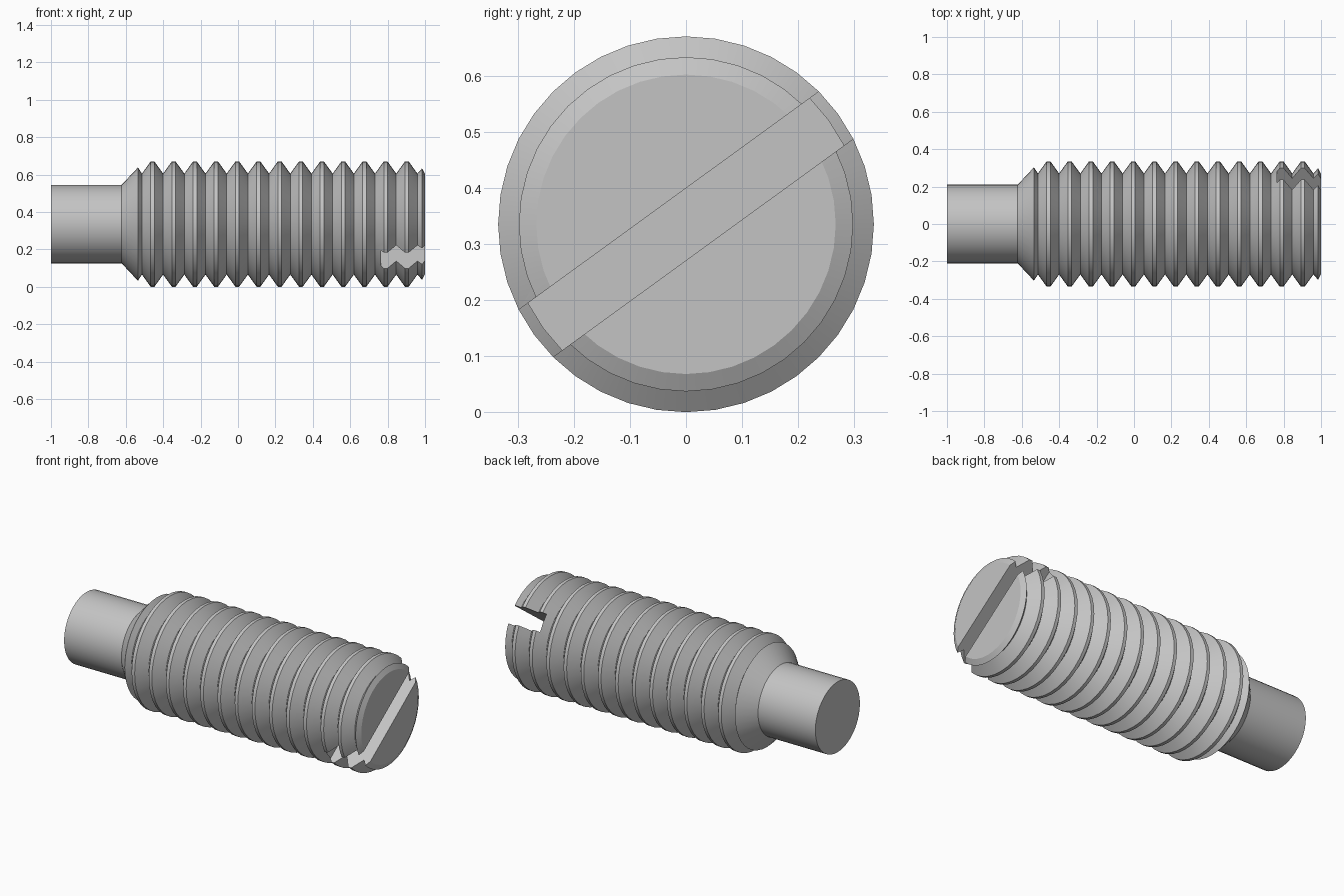
import bpy, bmesh, math
from mathutils import Matrix, Vector

if "Cube" in bpy.data.objects:
    bpy.data.objects.remove(bpy.data.objects["Cube"], do_unlink=True)

CREST, ROOT, SHANK = 0.335, 0.27, 0.21
PITCH, FIRST, TURNS = 0.1133, -0.457, 13
FLAT = 0.01
SEGMENTS = 40
AXIS_Z = CREST

# Steel colour
steel = bpy.data.materials.new("grey steel")
steel.use_nodes = True
colour = (0.55, 0.55, 0.55, 1)
steel.diffuse_color = colour
steel.node_tree.nodes["Principled BSDF"].inputs["Base Color"].default_value = colour


def make_object(name, bm):
    bmesh.ops.recalc_face_normals(bm, faces=bm.faces)
    mesh = bpy.data.meshes.new(name)
    bm.to_mesh(mesh)
    bm.free()
    mesh.materials.append(steel)
    obj = bpy.data.objects.new(name, mesh)
    bpy.context.collection.objects.link(obj)
    return obj


# Half profile: plain dog point, chamfer, thread ridges, chamfered head end
profile = [(-1, 0), (-1, SHANK), (-0.622, SHANK), (-0.535, 0.303)]
for i in range(TURNS):
    x = FIRST + i * PITCH
    profile += [(x - PITCH / 2, ROOT), (x - FLAT, CREST), (x + FLAT, CREST)]
profile += [(FIRST + (TURNS - 0.5) * PITCH, ROOT), (0.984, 0.298), (1, 0.267), (1, 0)]

# Revolve the profile around the long axis
bm = bmesh.new()
verts = [bm.verts.new((x, 0, r)) for x, r in profile]
edges = [bm.edges.new(pair) for pair in zip(verts, verts[1:])]
bmesh.ops.spin(bm, geom=verts + edges, cent=(0, 0, 0), axis=(1, 0, 0),
               angle=math.tau, steps=SEGMENTS)
bmesh.ops.remove_doubles(bm, verts=bm.verts, dist=0.0005)
bmesh.ops.translate(bm, verts=bm.verts, vec=(0, 0, AXIS_Z))
screw = make_object("threaded_screw", bm)

# Driver slot across the head end
bm = bmesh.new()
bmesh.ops.create_cube(bm, size=1)
bmesh.ops.scale(bm, verts=bm.verts, vec=(0.47, 1, 0.104))
bmesh.ops.rotate(bm, verts=bm.verts, matrix=Matrix.Rotation(math.radians(36), 3, 'X'))
bmesh.ops.translate(bm, verts=bm.verts, vec=Vector((1, 0, AXIS_Z)))
cutter = make_object("slot_cutter", bm)
cutter.hide_render = True

bpy.ops.object.select_all(action='DESELECT')
screw.select_set(True)
bpy.context.view_layer.objects.active = screw
slot = screw.modifiers.new("driver_slot", 'BOOLEAN')
slot.operation = 'DIFFERENCE'
slot.solver = 'EXACT'
slot.object = cutter
bpy.ops.object.modifier_apply(modifier=slot.name)
bpy.data.objects.remove(cutter, do_unlink=True)

# Round around the axis, crisp along the thread edges
bpy.ops.object.shade_smooth_by_angle(angle=math.radians(25))
